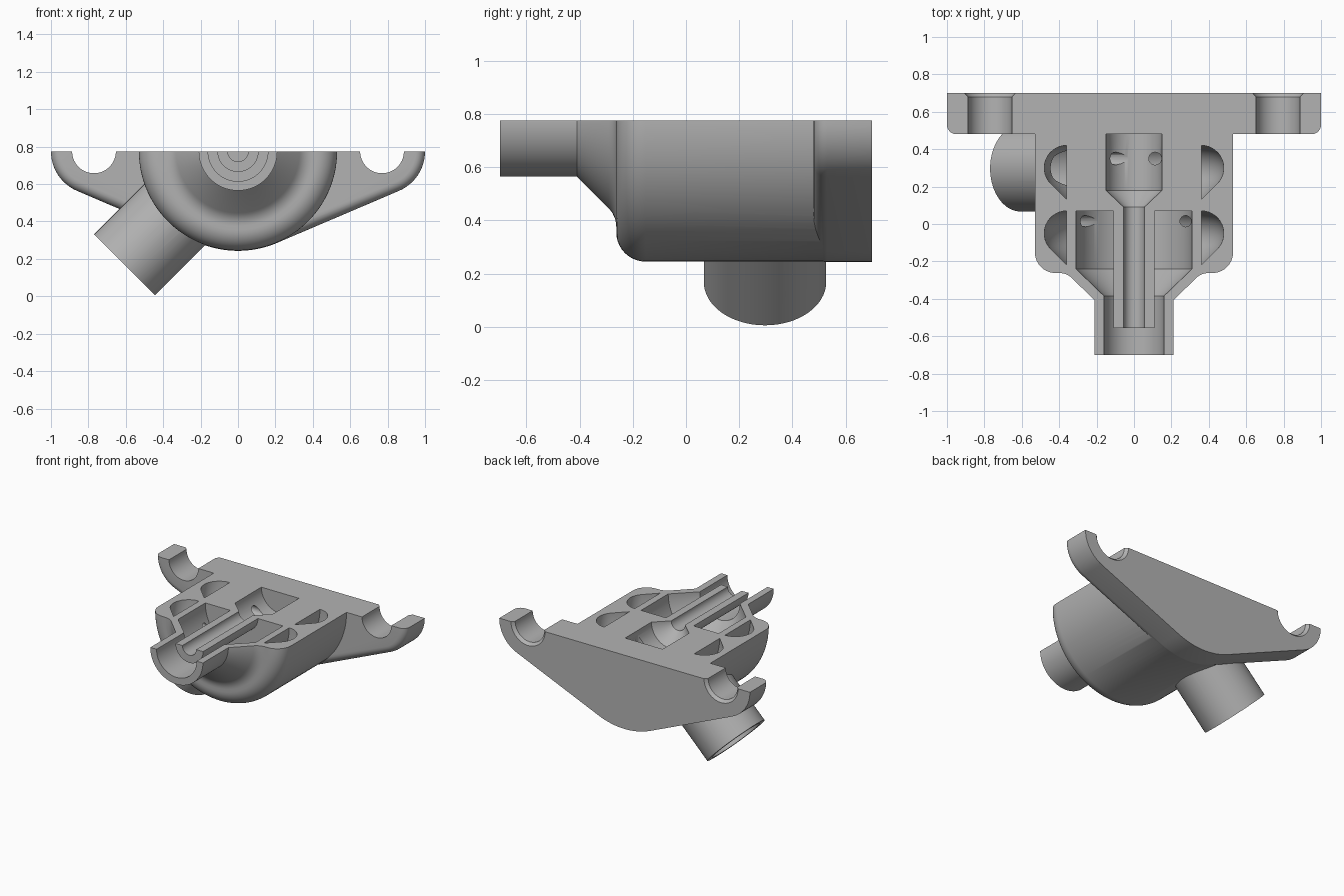
import bpy
import bmesh
from math import sin, cos, pi, asin
from mathutils import Vector

if "Cube" in bpy.data.objects:
    bpy.data.objects.remove(bpy.data.objects["Cube"])

Z = 0.775          # height of the section plane and main axis
SEG = 96

metal = bpy.data.materials.new("plain grey metal")
metal.use_nodes = True
GREY = (0.45, 0.45, 0.45, 1)
metal.diffuse_color = GREY
metal.node_tree.nodes["Principled BSDF"].inputs["Base Color"].default_value = GREY


def loft(name, rings, closed=False):
    """Skin equal-sized rings; cap the ends unless the loft closes on itself."""
    bm = bmesh.new()
    loops = [[bm.verts.new(p) for p in ring] for ring in rings]
    n = len(loops[0])
    pairs = list(zip(loops, loops[1:]))
    if closed:
        pairs.append((loops[-1], loops[0]))
    else:
        bm.faces.new(loops[0])
        bm.faces.new(loops[-1])
    for a, b in pairs:
        for i in range(n):
            j = (i + 1) % n
            bm.faces.new((a[i], a[j], b[j], b[i]))
    bmesh.ops.recalc_face_normals(bm, faces=bm.faces)
    mesh = bpy.data.meshes.new(name)
    bm.to_mesh(mesh)
    bm.free()
    mesh.materials.append(metal)
    obj = bpy.data.objects.new(name, mesh)
    bpy.context.collection.objects.link(obj)
    return obj


def revolve(name, profile, x=0.0, closed=False, seg=SEG):
    """Turn a (radius, y) profile about a line along y."""
    angles = [2 * pi * (i + 0.5) / seg for i in range(seg)]
    return loft(name, [[(x + r * cos(a), y, Z + r * sin(a)) for a in angles]
                       for r, y in profile], closed)


def rod(name, start, end, radius, seg=32):
    """Cylinder between two points."""
    start, end = Vector(start), Vector(end)
    u = Vector((0, 1, 0))
    v = (end - start).normalized().cross(u)
    angles = [2 * pi * i / seg for i in range(seg)]
    return loft(name, [[p + radius * (u * cos(a) + v * sin(a)) for a in angles]
                       for p in (start, end)])


def arc(cx, cy, r, a0, a1, steps=8):
    return [(cx + r * cos(a0 + (a1 - a0) * i / steps),
             cy + r * sin(a0 + (a1 - a0) * i / steps)) for i in range(steps + 1)]


def combine(target, other, operation):
    """Apply a boolean and remove the helper."""
    mod = target.modifiers.new("bool", 'BOOLEAN')
    mod.operation = operation
    mod.solver = 'EXACT'
    mod.object = other
    other.hide_render = True
    deps = bpy.context.evaluated_depsgraph_get()
    mesh = bpy.data.meshes.new_from_object(target.evaluated_get(deps))
    target.modifiers.clear()
    target.data = mesh
    bpy.data.objects.remove(other)


# Main turned body: neck, cone, concave blend, rounded shoulder
body_profile = [(0.21, -0.70), (0.21, -0.41)]
body_profile += arc(0.40, -0.362, 0.1, 3 * pi / 4, pi / 2, 6)
body_profile += arc(0.42, -0.152, 0.11, -pi / 2, 0, 10)
body_profile.append((0.53, 0.60))
housing = revolve("housing_half", body_profile)

# Mounting flange: hull of three circles with a rounded front edge
EAR_X, EAR_R, MID_R, FILLET = 0.77, 0.23, 0.532, 0.05
PHI = asin((MID_R - EAR_R) / EAR_X)


def flange_ring(inset, y):
    h = pi / 2 - PHI
    pts = arc(EAR_X, 0, EAR_R - inset, -h, h, 24)
    pts += arc(0, 0, MID_R - inset, h, pi - h, 16)
    pts += arc(-EAR_X, 0, EAR_R - inset, pi - h, pi + h, 24)
    pts += arc(0, 0, MID_R - inset, pi + h, 2 * pi - h, 16)
    return [(x, y, Z + z) for x, z in pts]


layers = [flange_ring(FILLET * (1 - sin(a)), 0.48 + FILLET * (1 - cos(a)))
          for a in [i * pi / 12 for i in range(7)]]
combine(housing, loft("flange", layers + [flange_ring(0, 0.70)]), 'UNION')

# Angled inlet pipe and its bore
PIPE_Y = 0.297


def along_pipe(d):
    return (-d * cos(pi / 4), PIPE_Y, Z - d * sin(pi / 4))


combine(housing, rod("inlet_pipe", along_pipe(0.25), along_pipe(0.858), 0.23, 64), 'UNION')
cutters = [rod("inlet_bore", along_pipe(0.43), along_pipe(0.95), 0.19, 64)]

# Inner chamber with its long nozzle bore
cutters.append(revolve("inner_chamber", [
    (0.15, 0.48), (0.15, 0.18), (0.055, 0.09), (0.055, -0.78)], seg=64))

# Outer chamber around the nozzle tube, opening at the neck
cutters.append(revolve("outer_chamber", [
    (0.11, 0.07), (0.31, 0.07), (0.31, -0.24), (0.16, -0.385),
    (0.16, -0.80), (0.03, -0.80), (0.03, -0.555), (0.11, -0.555)], closed=True))

# Two ring-shaped feed channels with a D section
for y in (0.30, -0.05):
    section = arc(0.36, y, 0.12, pi / 2, -pi / 4, 14) + [(0.36, y - 0.17)]
    cutters.append(revolve("feed_channel", section, closed=True))

# Tangential feed holes from the channels into the chambers
for offset, y, r, reach, step in ((0.113, 0.35, 0.034, 0.38, pi / 2),
                                  (0.276, 0.015, 0.03, 0.30, 2 * pi / 3)):
    for k in range(2):
        c, s = cos(k * step), sin(k * step)
        start = (offset * c, y, Z - offset * s)
        end = (offset * c - reach * s, y, Z - offset * s - reach * c)
        cutters.append(rod("feed_hole", start, end, r, 24))

# Countersunk bolt holes
for side in (-1, 1):
    cutters.append(revolve("bolt_hole", [
        (0.117, 0.40), (0.117, 0.68), (0.137, 0.701), (0.137, 0.76)],
        x=side * EAR_X, seg=64))

# Everything above the section plane is removed
square = [(-2, -2), (2, -2), (2, 2), (-2, 2)]
cutters.append(loft("section_block", [[(x, y, z) for x, y in square]
                                      for z in (Z, Z + 2)]))

for cutter in cutters:
    combine(housing, cutter, 'DIFFERENCE')

# Smooth curved walls, keep crisp edges
bpy.ops.object.select_all(action='DESELECT')
housing.select_set(True)
bpy.context.view_layer.objects.active = housing
bpy.ops.object.shade_smooth_by_angle(angle=pi / 6)
